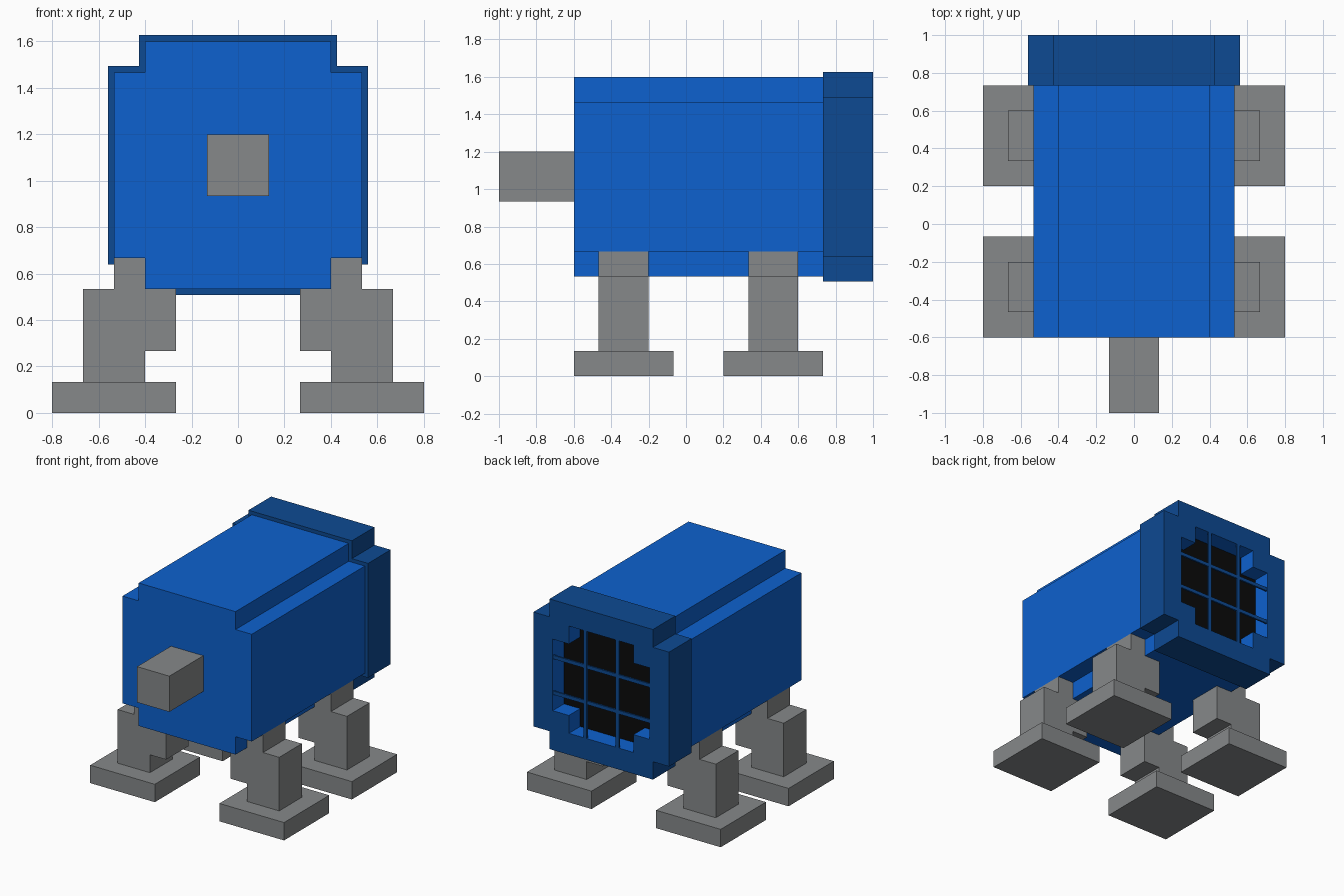
import bpy
import bmesh

U = 2 / 15  # one block of the model's grid
CENTRE_Z = 8

if "Cube" in bpy.data.objects:
    bpy.data.objects.remove(bpy.data.objects["Cube"])


def material(name, rgb):
    mat = bpy.data.materials.new(name)
    mat.use_nodes = True
    mat.diffuse_color = (*rgb, 1)
    mat.node_tree.nodes["Principled BSDF"].inputs["Base Color"].default_value = (*rgb, 1)
    return mat


BLUE = material("bright blue", (0.004, 0.12, 0.62))
NAVY = material("dark blue", (0.004, 0.068, 0.29))
GREY = material("grey", (0.24, 0.25, 0.255))
BLACK = material("black", (0.003, 0.003, 0.003))


def loft(name, sections, mats, slots=None):
    """Join (outline, y) sections along y; slots gives a material per band, caps included."""
    slots = slots or [0] * (len(sections) + 1)
    bm = bmesh.new()
    rings = [[bm.verts.new((x * U, y * U, z * U)) for x, z in outline]
             for outline, y in sections]
    bm.faces.new(rings[0]).material_index = slots[0]
    for a, b, slot in zip(rings, rings[1:], slots[1:]):
        for i in range(len(a)):
            j = (i + 1) % len(a)
            bm.faces.new((a[i], a[j], b[j], b[i])).material_index = slot
    bm.faces.new(rings[-1]).material_index = slots[-1]
    bmesh.ops.recalc_face_normals(bm, faces=bm.faces)
    mesh = bpy.data.meshes.new(name)
    bm.to_mesh(mesh)
    bm.free()
    for mat in mats:
        mesh.materials.append(mat)
    obj = bpy.data.objects.new(name, mesh)
    bpy.context.collection.objects.link(obj)
    return obj


def rect(x0, x1, z0, z1):
    return [(x0, z0), (x1, z0), (x1, z1), (x0, z1)]


def stepped(half, notch):
    """Square outline with a square step cut from each corner."""
    corner = [(half, notch), (notch, notch), (notch, half)]
    points = []
    for _ in range(4):
        points += corner
        corner = [(-z, x) for x, z in corner]
    return [(x, z + CENTRE_Z) for x, z in points]


# Body and snout
body = stepped(4, 3)
loft("body", [(body, -4.5), (body, 5.6)], [BLUE])
snout = rect(-1, 1, 7, 9)
loft("snout", [(snout, -7.5), (snout, -4.5)], [GREY])

# Rear collar with a recessed, blue-walled vent
collar, vent = stepped(4.2, 3.2), stepped(3, 2)
loft("rear_collar", [(collar, 5.5), (collar, 7.5), (vent, 7.5), (vent, 6.5)],
     [NAVY, BLUE, BLACK], [0, 0, 0, 1, 2])

# Vent grille
for side, s in (("left", 1), ("right", -1)):
    bar = rect(s - 0.1, s + 0.1, CENTRE_Z - 3, CENTRE_Z + 3)
    loft(f"grille_upright_{side}", [(bar, 7.4), (bar, 7.5)], [NAVY])
for level, s in (("upper", 1), ("lower", -1)):
    bar = rect(-3, 3, CENTRE_Z + s - 0.1, CENTRE_Z + s + 0.1)
    loft(f"grille_crossbar_{level}", [(bar, 7.39), (bar, 7.49)], [NAVY])

# Legs and feet
LEG = [(3, 1), (5, 1), (5, 4), (4, 4), (4, 5), (3, 5), (3, 4), (2, 4), (2, 2), (3, 2)]
FOOT = rect(2, 6, 0, 1)
for end, y in (("front", -2.5), ("rear", 3.5)):
    for side, s in (("left", 1), ("right", -1)):
        leg = [(s * x, z) for x, z in LEG]
        foot = [(s * x, z) for x, z in FOOT]
        loft(f"{end}_{side}_leg", [(leg, y - 1), (leg, y + 1)], [GREY])
        loft(f"{end}_{side}_foot", [(foot, y - 2), (foot, y + 2)], [GREY])
